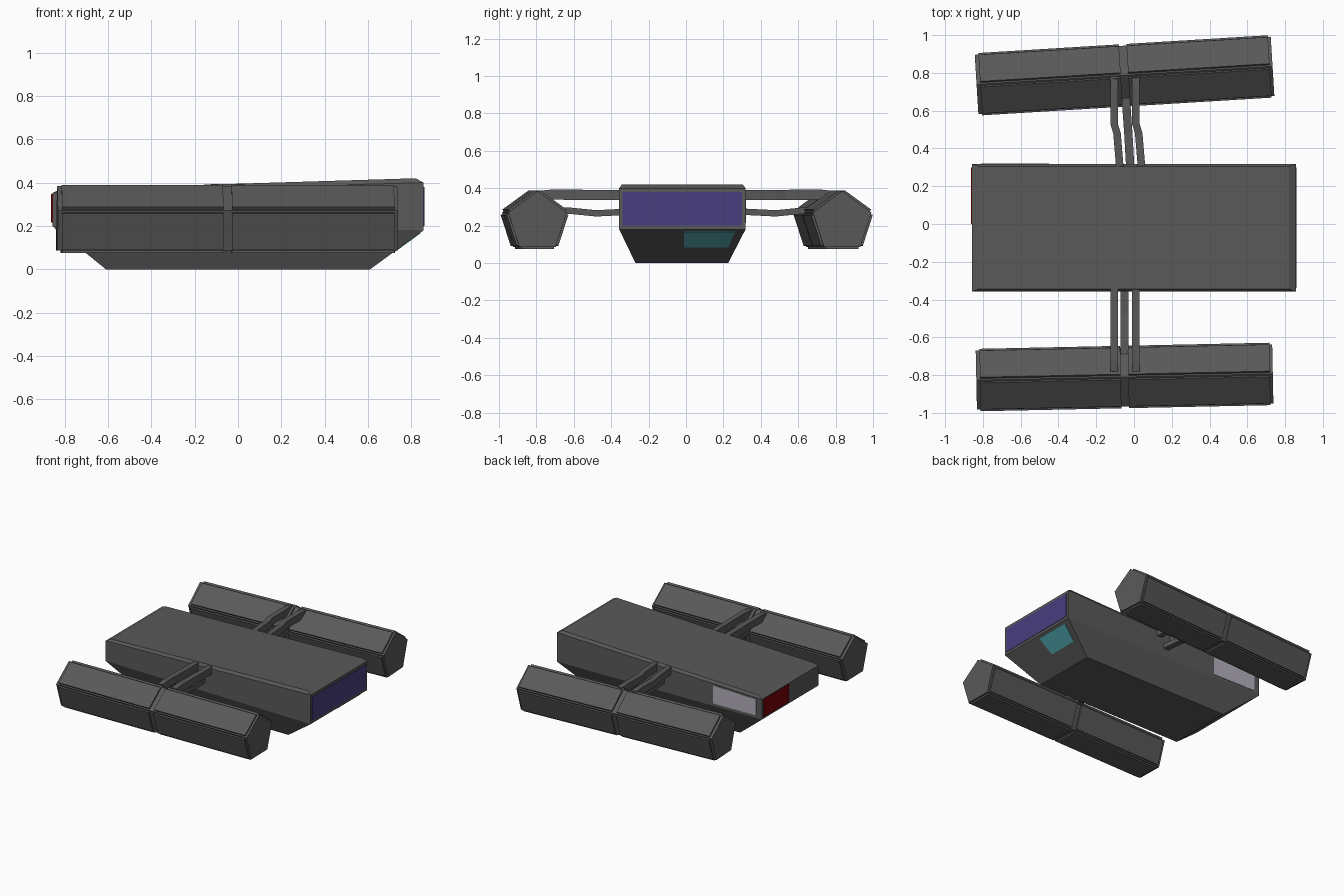
import bpy, bmesh, math
from mathutils import Vector, Matrix

if "Cube" in bpy.data.objects:
    bpy.data.objects.remove(bpy.data.objects["Cube"])

DARK = (0.1, 0.1, 0.1)


def finish(name, bm, matrix=None, color=DARK):
    bmesh.ops.recalc_face_normals(bm, faces=bm.faces[:])
    mesh = bpy.data.meshes.new(name)
    bm.to_mesh(mesh)
    bm.free()
    ob = bpy.data.objects.new(name, mesh)
    bpy.context.collection.objects.link(ob)
    if matrix:
        ob.matrix_world = matrix
    key = "paint_%.2f_%.2f_%.2f" % color
    mat = bpy.data.materials.get(key) or bpy.data.materials.new(key)
    mat.diffuse_color = (*color, 1)
    mat.use_nodes = True
    mat.node_tree.nodes["Principled BSDF"].inputs["Base Color"].default_value = mat.diffuse_color
    mesh.materials.append(mat)
    return ob


def loft(bm, rings):
    """Skin a stack of closed rings and cap both ends."""
    loops = [[bm.verts.new(p) for p in r] for r in rings]
    n = len(loops[0])
    for a, b in zip(loops, loops[1:]):
        for i in range(n):
            j = (i + 1) % n
            bm.faces.new((a[i], a[j], b[j], b[i]))
    bm.faces.new(loops[0])
    bm.faces.new(loops[-1])


def panel(name, quad, depth, color):
    """Thin coloured plate standing proud of a surface."""
    q = [Vector(p) for p in quad]
    n = (q[1] - q[0]).cross(q[2] - q[0]).normalized()
    bm = bmesh.new()
    loft(bm, [[p - n * 0.01 for p in q], [p + n * depth for p in q]])
    finish(name, bm, color=color)


# Hull: stacked rectangles, each (x half, y min, y max, z at -x end, z at +x end)
def rect(x, y0, y1, za, zb):
    return [(-x, y0, za), (x, y0, zb), (x, y1, zb), (-x, y1, za)]


hull = bmesh.new()
loft(hull, [rect(0.61, -0.27, 0.225, 0, 0),
            rect(0.857, -0.357, 0.318, 0.20, 0.18),
            rect(0.857, -0.357, 0.318, 0.352, 0.40),
            rect(0.82, -0.343, 0.304, 0.37, 0.42)])
finish("hull", hull)

# Coloured panels
panel("front_window", [(0.857, -0.34, 0.2), (0.857, 0.30, 0.2),
                       (0.857, 0.30, 0.38), (0.857, -0.34, 0.38)], 0.003, (0.065, 0.048, 0.21))
panel("rear_light", [(-0.857, 0.30, 0.215), (-0.857, 0.0, 0.215),
                     (-0.857, 0.0, 0.347), (-0.857, 0.30, 0.347)], 0.006, (0.2, 0.0, 0.003))
panel("side_hatch", [(-0.45, 0.318, 0.215), (-0.81, 0.318, 0.22),
                     (-0.81, 0.318, 0.342), (-0.45, 0.318, 0.352)], 0.003, (0.45, 0.43, 0.5))


def chin(y, z):
    return (0.61 + 0.247 * z / 0.18, y, z)


panel("chin_window", [chin(-0.01, 0.085), chin(0.225, 0.085),
                      chin(0.262, 0.168), chin(-0.01, 0.168)], 0.003, (0.09, 0.43, 0.47))


# Pods: pentagonal core with two armour plates on every face
def pod(name, y, angle):
    m = Matrix.Translation((-0.05, y, 0.22)) @ Matrix.Rotation(math.radians(angle), 4, 'Z')
    R = 0.165
    pts = [Vector((0, R * math.sin(k * math.tau / 5), R * math.cos(k * math.tau / 5)))
           for k in range(5)]
    at = lambda p, x: Vector((x, p.y, p.z))
    core = bmesh.new()
    loft(core, [[at(p, -0.785) for p in pts], [at(p, 0.785) for p in pts]])
    finish(name + "_core", core, m)
    plates = bmesh.new()
    for k in range(5):
        a, b = pts[k], pts[(k + 1) % 5]
        n = (a + b).normalized() * 0.012
        p, q = a.lerp(b, 0.05), a.lerp(b, 0.95)
        for x0, x1 in ((-0.765, -0.02), (0.02, 0.77)):
            base = [at(p, x0), at(p, x1), at(q, x1), at(q, x0)]
            loft(plates, [[v - n * 0.3 for v in base], [v + n for v in base]])
    finish(name + "_plates", plates, m)


pod("left_pod", 0.787, 3.5)
pod("right_pod", -0.81, 1.2)


# Struts: rectangular bars swept along short bent paths
def strut(name, path, w, h):
    bm = bmesh.new()
    loft(bm, [[(x - w, y, z - h), (x + w, y, z - h), (x + w, y, z + h), (x - w, y, z + h)]
              for x, y, z in path])
    finish(name, bm)


for side, s, skew in (("left", 1, 1), ("right", -1, 0)):
    for i, dx in enumerate((-0.055, 0.06)):
        x = -0.05 + dx
        strut(f"{side}_upper_strut_{i}",
              [(x + 0.03 * skew, s * 0.30, 0.363), (x + 0.015 * skew, s * 0.48, 0.363),
               (x, s * 0.53, 0.365), (x, s * 0.72, 0.366), (x, s * 0.78, 0.36)],
              0.02, 0.027)
    strut(f"{side}_lower_strut",
          [(-0.05 + 0.03 * skew, s * 0.30, 0.275), (-0.05 + 0.02 * skew, s * 0.48, 0.266),
           (-0.05 + 0.01 * skew, s * 0.62, 0.28), (-0.05, s * 0.72, 0.28)], 0.022, 0.017)
